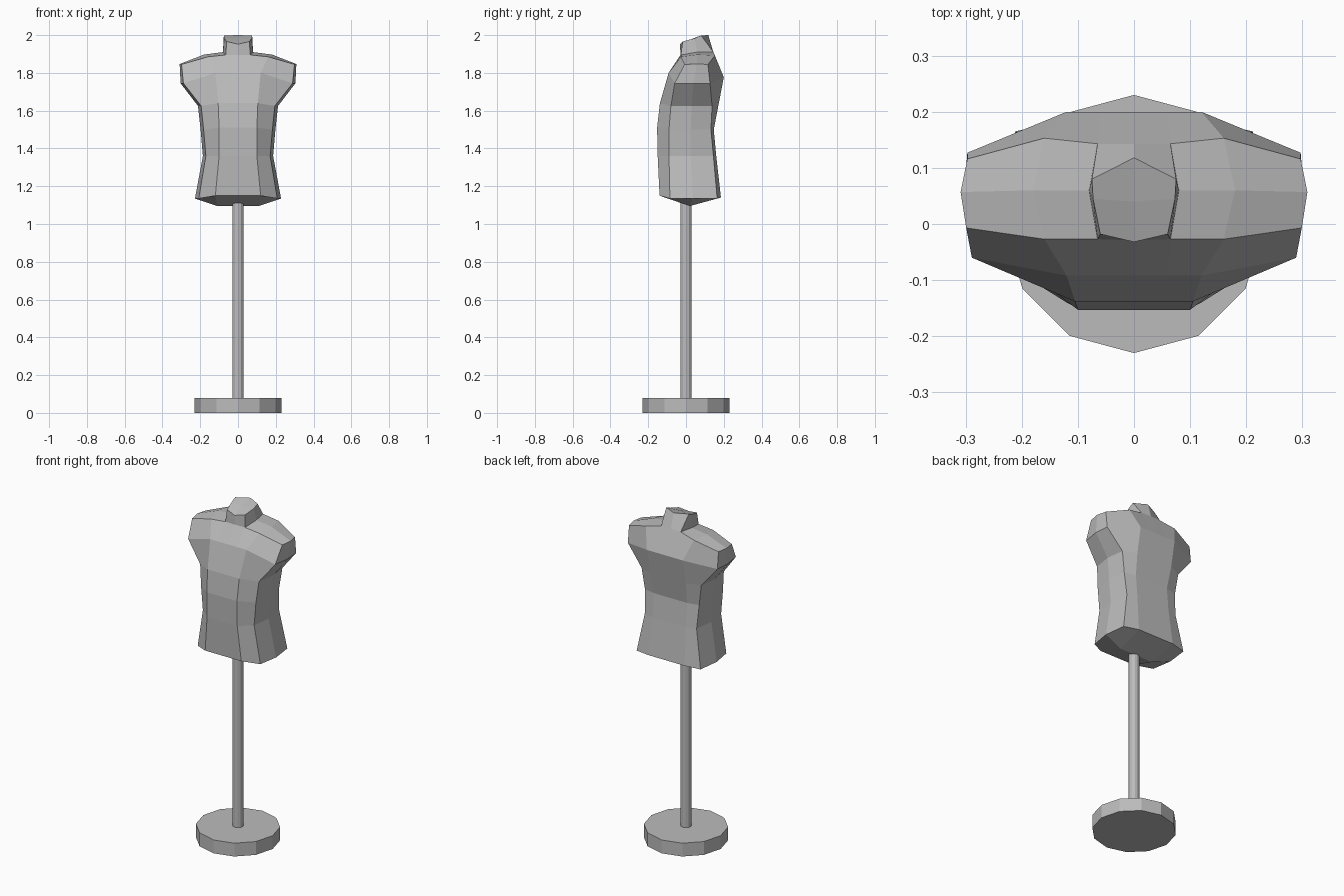
import bpy, bmesh, math

if "Cube" in bpy.data.objects:
    bpy.data.objects.remove(bpy.data.objects["Cube"])

grey = bpy.data.materials.new("plain grey")
grey.diffuse_color = (0.5, 0.5, 0.5, 1)
grey.use_nodes = True
grey.node_tree.nodes["Principled BSDF"].inputs["Base Color"].default_value = grey.diffuse_color

def cylinder(name, r, z0, z1, sides, turn=0):
    bpy.ops.mesh.primitive_cylinder_add(vertices=sides, radius=r, depth=z1 - z0,
                                        location=(0, 0, (z0 + z1) / 2), rotation=(0, 0, turn))
    ob = bpy.context.object
    ob.name = name
    ob.data.materials.append(grey)

# stand
cylinder("stand_base", 0.23, 0, 0.08, 12)
cylinder("stand_pole", 0.03, 0.07, 1.12, 12)

# torso: right half lofted through rings, then mirrored
bm = bmesh.new()
def V(*p): return bm.verts.new(p)

# per ring: front x, y, z | side x at front, middle, back | side y front, middle, back | side z | back x, y, z
rings = [
    (.12, -.14, 1.15, .208, .228, .212, -.085, .035, .165, 1.135, .12, .185, 1.14),
    (.10, -.15, 1.36, .170, .186, .172, -.09, .025, .145, 1.36, .11, .160, 1.36),
    (.10, -.153, 1.51, .182, .198, .180, -.09, .025, .132, 1.50, .11, .147, 1.50),
    (.105, -.138, 1.64, .195, .212, .198, -.08, .03, .138, 1.625, .12, .172, 1.63),
    (.12, -.092, 1.80, .289, .304, .297, -.06, .04, .127, 1.745, .12, .20, 1.777),
]
loops = []
for fx, fy, fz, s1, s2, s3, y1, y2, y3, sz, bx, by, bz in rings:
    loops.append([V(0, fy, fz), V(.06, fy, fz), V(fx, fy, fz),
                  V(s1, y1, sz), V(s2, y2, sz), V(s3, y3, sz),
                  V(bx, by, bz), V(.06, by, bz), V(0, by, bz)])
# shoulder ring
loops.append([V(0, -.029, 1.895), V(.065, -.027, 1.895), V(.16, -.027, 1.885),
              V(.299, -.007, 1.845), V(.309, .057, 1.847), V(.297, .116, 1.845),
              V(.16, .153, 1.892), V(.065, .143, 1.912), V(0, .143, 1.915)])
for a, b in zip(loops, loops[1:]):
    for i in range(8):
        bm.faces.new((a[i], a[i + 1], b[i + 1], b[i]))

# shoulder top with a ridge running to the neck
F0, F1, F2, S1, S2, S3, B2, B1, B0 = loops[-1]
M, N = V(.18, .06, 1.897), V(.08, .06, 1.91)
for f in ((F2, S1, S2, M), (F1, F2, M, N), (M, S2, S3, B2), (N, M, B2, B1)):
    bm.faces.new(f)

# neck with slanted cap
base = [F0, F1, N, B1, B0]
cap = [V(0, -.032, 1.952), V(.06, -.018, 1.966), V(.073, .045, 1.983),
       V(.075, .08, 1.998), V(0, .118, 2.0)]
mid = V(0, .04, 1.983)
for i in range(4):
    bm.faces.new((base[i], base[i + 1], cap[i + 1], cap[i]))
bm.faces.new((cap[0], cap[1], cap[2], mid))
bm.faces.new((mid, cap[2], cap[3], cap[4]))

# underside with a short ridge
F0, F1, F2, S1, S2, S3, B2, B1, B0 = loops[0]
K0, K = V(0, .02, 1.095), V(.11, .02, 1.095)
for f in ((F0, K0, K, F2, F1), (F2, K, S2, S1), (S2, K, B2, S3), (B2, K, K0, B0, B1)):
    bm.faces.new(f)

bmesh.ops.recalc_face_normals(bm, faces=bm.faces)
me = bpy.data.meshes.new("torso")
bm.to_mesh(me)
bm.free()
me.materials.append(grey)
torso = bpy.data.objects.new("torso", me)
bpy.context.collection.objects.link(torso)
mirror = torso.modifiers.new("mirror", 'MIRROR')
mirror.use_clip = True
